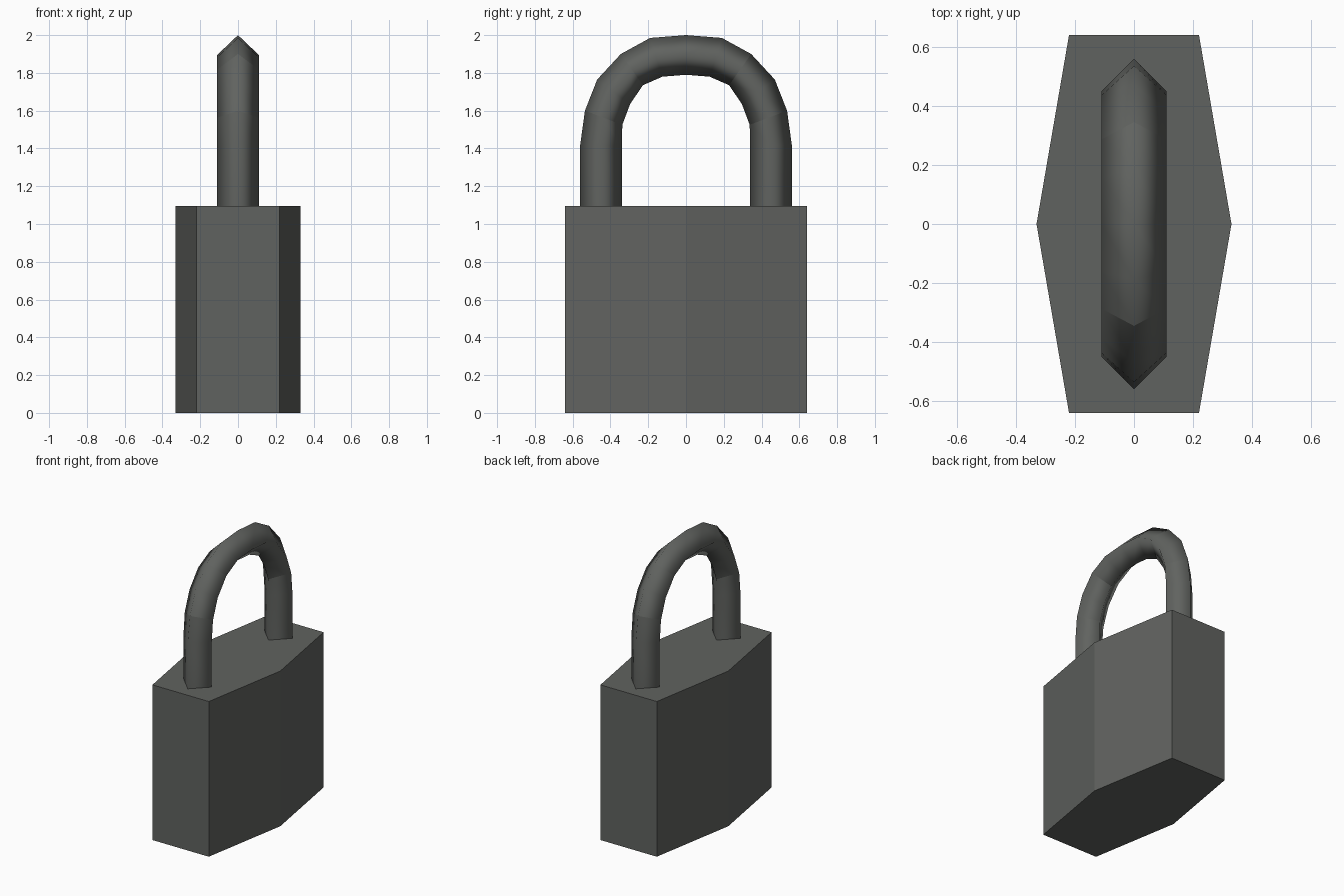
import bpy
import bmesh

cube = bpy.data.objects.get("Cube")
if cube:
    bpy.data.objects.remove(cube, do_unlink=True)

metal = bpy.data.materials.new("dark_grey_metal")
metal.use_nodes = True
colour = (0.118, 0.124, 0.116, 1)
metal.diffuse_color = colour
bsdf = metal.node_tree.nodes["Principled BSDF"]
bsdf.inputs["Base Color"].default_value = colour
bsdf.inputs["Roughness"].default_value = 0.6


def finish(bm, name):
    bmesh.ops.recalc_face_normals(bm, faces=bm.faces[:])
    mesh = bpy.data.meshes.new(name)
    bm.to_mesh(mesh)
    bm.free()
    mesh.materials.append(metal)
    obj = bpy.data.objects.new(name, mesh)
    bpy.context.collection.objects.link(obj)
    return obj


# Lock body: a six-sided block, widest across the middle
BODY_TOP = 1.095
outline = [(0.22, -0.64), (0.33, 0), (0.22, 0.64),
           (-0.22, 0.64), (-0.33, 0), (-0.22, -0.64)]
bm = bmesh.new()
base = bm.faces.new([bm.verts.new((x, y, 0)) for x, y in outline])
raised = bmesh.ops.extrude_face_region(bm, geom=[base], use_keep_orig=True)["geom"]
bmesh.ops.translate(bm, vec=(0, 0, BODY_TOP),
                    verts=[v for v in raised if isinstance(v, bmesh.types.BMVert)])
finish(bm, "lock_body")

# Shackle: a four-sided bar bent into an arch, given as outer and inner edge points
RADIUS = 0.11
half = [((0.56, BODY_TOP), (0.34, BODY_TOP)),
        ((0.56, 1.42), (0.34, 1.41)),
        ((0.535, 1.60), (0.337, 1.525)),
        ((0.47, 1.765), (0.296, 1.635)),
        ((0.345, 1.90), (0.228, 1.735)),
        ((0.19, 1.985), (0.125, 1.78))]
top = [((0, 2.0), (0, 1.79))]
mirrored = [((-o[0], o[1]), (-i[0], i[1])) for o, i in reversed(half)]
path = half + top + mirrored

bm = bmesh.new()
rings = []
for (oy, oz), (iy, iz) in path:
    cy, cz = (oy + iy) / 2, (oz + iz) / 2
    corners = [(0, oy, oz), (RADIUS, cy, cz), (0, iy, iz), (-RADIUS, cy, cz)]
    rings.append([bm.verts.new(c) for c in corners])
for a, b in zip(rings, rings[1:]):
    for k in range(4):
        n = (k + 1) % 4
        bm.faces.new((a[k], a[n], b[n], b[k])).smooth = True
# Hard creases where the bent sections of the bar join
for r in (2, 4, -3, -5):
    for k in range(4):
        bm.edges.get((rings[r][k], rings[r][(k + 1) % 4])).smooth = False
for ends in (rings[0], rings[-1]):
    cap = bm.faces.new(ends)
    for e in cap.edges:
        e.smooth = False
finish(bm, "shackle")
